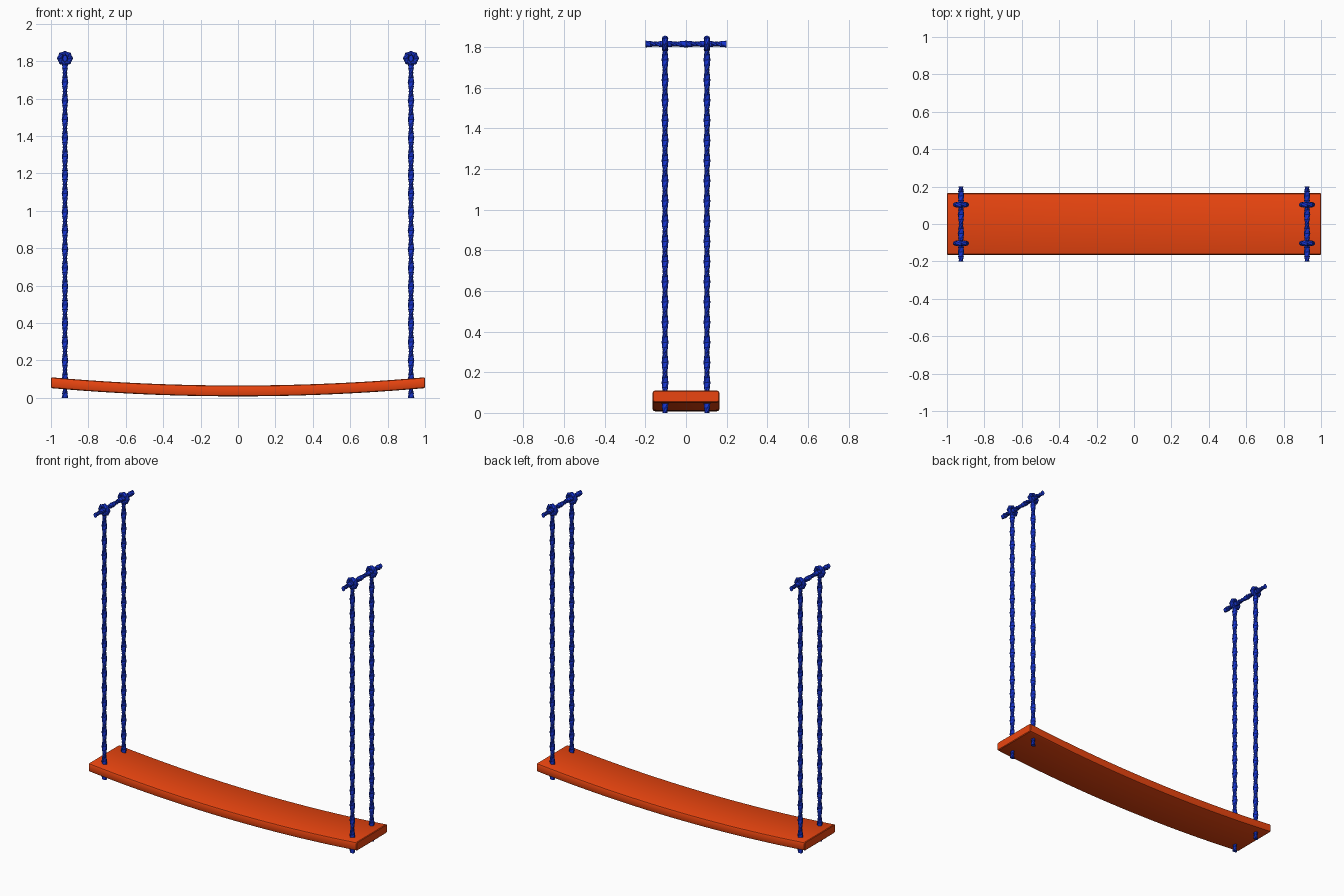
import bpy, bmesh
from math import sin, cos, pi
from mathutils import Vector

if "Cube" in bpy.data.objects:
    bpy.data.objects.remove(bpy.data.objects["Cube"])


def material(name, rgb):
    m = bpy.data.materials.new(name)
    m.diffuse_color = (*rgb, 1)
    m.use_nodes = True
    m.node_tree.nodes["Principled BSDF"].inputs["Base Color"].default_value = m.diffuse_color
    return m


ORANGE = material("orange", (0.83, 0.06, 0.005))
BLUE = material("blue", (0.008, 0.035, 0.65))


def finish(bm, name, mat, angle):
    bmesh.ops.recalc_face_normals(bm, faces=bm.faces)
    me = bpy.data.meshes.new(name)
    bm.to_mesh(me)
    bm.free()
    me.materials.append(mat)
    ob = bpy.data.objects.new(name, me)
    bpy.context.collection.objects.link(ob)
    bpy.ops.object.select_all(action='DESELECT')
    ob.select_set(True)
    bpy.context.view_layer.objects.active = ob
    bpy.ops.object.shade_smooth_by_angle(angle=angle)
    return ob


def rope(name, points, side, turn, closed=False, a=0.0175, b=0.0125, sides=8):
    """Sweep a twisting oval section along points; side is a fixed cross axis."""
    bm = bmesh.new()
    n = len(points)
    rings = []
    for i, p in enumerate(points):
        if closed:
            t = points[(i + 1) % n] - points[i - 1]
        else:
            t = points[min(i + 1, n - 1)] - points[max(i - 1, 0)]
        u = side.cross(t.normalized())
        ring = []
        for k in range(sides):
            s = 2 * pi * k / sides
            e, f = a * cos(s), b * sin(s)
            c, d = cos(turn * i), sin(turn * i)
            ring.append(bm.verts.new(p + u * (e * c - f * d) + side * (e * d + f * c)))
        rings.append(ring)
    for i in range(n if closed else n - 1):
        r, q = rings[i], rings[(i + 1) % n]
        for k in range(sides):
            j = (k + 1) % sides
            bm.faces.new((r[k], r[j], q[j], q[k]))
    if not closed:
        bm.faces.new(rings[0])
        bm.faces.new(rings[-1])
    return finish(bm, name, BLUE, 0.6)


# Sagging seat board: rounded rectangle section swept along x
W, T, C = 0.165, 0.058, 0.012
half = [(W - C, 0), (W - C * 0.3, C * 0.3), (W, C),
        (W, T - C), (W - C * 0.3, T - C * 0.3), (W - C, T)]
section = half + [(-y, z) for y, z in reversed(half)]
bm = bmesh.new()
rings = []
for i in range(25):
    x = -1 + i / 12
    lift = 0.008 + 0.044 * x * x
    rings.append([bm.verts.new((x, y, z + lift)) for y, z in section])
for r, q in zip(rings, rings[1:]):
    for k in range(len(section)):
        j = (k + 1) % len(section)
        bm.faces.new((r[k], r[j], q[j], q[k]))
ends = [bm.faces.new(rings[0]), bm.faces.new(rings[-1])]
bmesh.ops.bevel(bm, geom=list({e for f in ends for e in f.edges}), offset=0.004,
                segments=1, affect='EDGES')
finish(bm, "seat", ORANGE, 0.7)

# Ropes, top loops and cross bars on both sides
X, Y = Vector((1, 0, 0)), Vector((0, 1, 0))
TOP = 1.815
for label, x in (("left", -0.925), ("right", 0.925)):
    bar = [Vector((x, -0.2 + 0.4 * i / 16, TOP)) for i in range(17)]
    rope(label + "_cross_bar", bar, X, pi / 4)
    for end, y in (("front", -0.103), ("back", 0.103)):
        line = [Vector((x, y, 1.787 * i / 72)) for i in range(73)]
        rope(f"{label}_{end}_rope", line, Y, pi / 4)
        loop = [Vector((x + 0.028 * cos(pi * i / 4), y, TOP + 0.028 * sin(pi * i / 4)))
                for i in range(8)]
        rope(f"{label}_{end}_loop", loop, Y, pi / 4, closed=True, a=0.016, b=0.0135)
